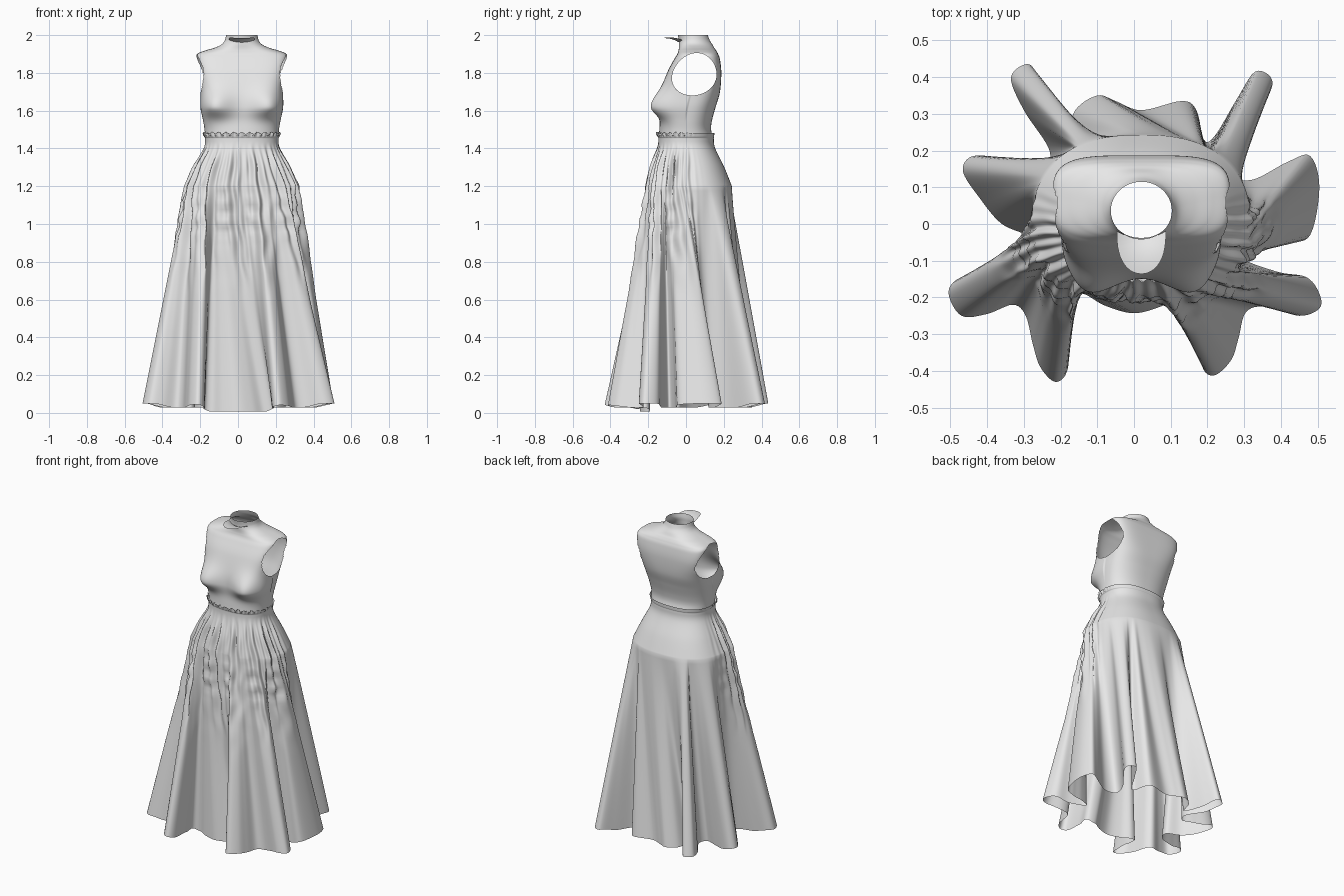
import bpy, bmesh, math

if "Cube" in bpy.data.objects:
    bpy.data.objects.remove(bpy.data.objects["Cube"])

CX = 0.02  # the upper body sits slightly off centre
grey = bpy.data.materials.new("light grey cloth")
grey.diffuse_color = (0.8, 0.8, 0.8, 1)
grey.use_nodes = True
grey.node_tree.nodes["Principled BSDF"].inputs["Base Color"].default_value = grey.diffuse_color


def spline(rows, u, closed=False):
    """Catmull-Rom value of a list of tuples at parameter u (in row units)."""
    n = len(rows)
    i = math.floor(u) if closed else min(int(u), n - 2)
    t = u - i
    pick = (lambda k: rows[k % n]) if closed else (lambda k: rows[max(0, min(n - 1, k))])
    return [0.5 * (2 * b + (c - a) * t + (2 * a - 5 * b + 4 * c - d) * t * t
                   + (3 * b - a - 3 * c + d) * t ** 3)
            for a, b, c, d in zip(pick(i - 1), pick(i), pick(i + 1), pick(i + 2))]


def oval(a, hw, yf, yb, yc, n):
    """Rounded box section with separate front and back depth."""
    c, s = math.cos(a), math.sin(a)
    k = (abs(c) ** n + abs(s) ** n) ** (-1 / n)
    return CX + hw * c * k, yc + s * k * ((yb - yc) if s > 0 else (yc - yf))


def step(a, b, v):
    t = max(0, min(1, (v - a) / (b - a)))
    return t * t * (3 - 2 * t)


def grid_mesh(name, rows, wrap=True):
    """Skin rows of points, listed bottom to top."""
    m = len(rows[0])
    faces = [(j * m + i, j * m + (i + 1) % m, (j + 1) * m + (i + 1) % m, (j + 1) * m + i)
             for j in range(len(rows) - 1) for i in range(m if wrap else m - 1)]
    me = bpy.data.meshes.new(name)
    me.from_pydata([p for r in rows for p in r], [], faces)
    me.materials.append(grey)
    me.shade_smooth()
    ob = bpy.data.objects.new(name, me)
    bpy.context.collection.objects.link(ob)
    return ob


# ---- skirt: deep folds at the hem fading into a gathered hip ----
HEM = [(.35, -.06), (.42, -.05), (.48, -.03), (.505, .10), (.48, .185), (.42, .17), (.32, .12),
       (.25, .14), (.27, .22), (.36, .34), (.375, .395), (.33, .415), (.28, .34), (.22, .24),
       (.19, .23), (.17, .31), (.13, .335), (.02, .31), (-.05, .335), (-.10, .35), (-.16, .31),
       (-.185, .23), (-.21, .26), (-.25, .37), (-.285, .435), (-.335, .40), (-.30, .31),
       (-.23, .20), (-.25, .14), (-.32, .16), (-.40, .185), (-.45, .18), (-.465, .14),
       (-.42, .07), (-.36, 0), (-.28, -.04), (-.30, -.10), (-.40, -.13), (-.48, -.15),
       (-.505, -.19), (-.47, -.25), (-.40, -.245), (-.33, -.22), (-.295, -.25), (-.275, -.33),
       (-.255, -.39), (-.215, -.43), (-.182, -.40), (-.175, -.30), (-.18, -.21), (-.14, -.19),
       (-.08, -.222), (0, -.243), (.08, -.222), (.14, -.19), (.19, -.21), (.18, -.29),
       (.187, -.39), (.22, -.412), (.265, -.37), (.285, -.31), (.305, -.24), (.36, -.225),
       (.45, -.25), (.505, -.23), (.505, -.19), (.47, -.145), (.39, -.13), (.29, -.09)]
N, SUB = len(HEM), 6

# z, half width, front, back
HIP = [(1.2, .297, -.203, .243), (1.3, .250, -.182, .203), (1.4, .201, -.152, .155),
       (1.45, .194, -.146, .147), (1.463, .199, -.150, .149), (1.482, .204, -.155, .150)]

# section angle under every hem point, increasing and evened out
_, HW, YF, YB = HIP[0]
ang = [math.atan2(y / (YB if y > 0 else -YF), (x - CX) / HW) for x, y in HEM]
ANG = sorted((a - ang[0] + .25) % math.tau - .25 + ang[0] for a in ang)
for _ in range(3):
    ANG = [(ANG[i - 1] - (math.tau if i == 0 else 0) + 2 * ANG[i]
            + ANG[(i + 1) % N] + (math.tau if i == N - 1 else 0)) / 4 for i in range(N)]
ANG.append(ANG[0] + math.tau)


def gathers(a, z):
    """Outward ripple of the cloth, strongest on the front and sides."""
    front = step(-.45, .25, -math.sin(a))
    w = front * step(.55, 1.0, z) * (1 - step(1.3, 1.44, z))
    wob = .3 * math.sin(z * 31 + 2 * math.sin(3 * a))
    fold = .008 * math.sin(37 * a + wob) + .007 * math.sin(23 * a + 1 + 2 * wob)
    band = (.007 * (.45 + .55 * math.sin(13 * a + 1)) * math.sin(math.tau * z / .1 + math.sin(9 * a))
            * step(.9, .98, z) * (1 - step(1.08, 1.25, z)))
    frill = step(1.455, 1.48, z) * front * .004 * math.sin(44 * a + math.sin(7 * a))
    return w * fold + front * band + frill


levels = [("low", 1 - k / 48) for k in range(48)]
levels += [("high", k / 8) for k in range(8 * (len(HIP) - 1) + 1)]
skirt = []
for kind, v in levels:
    ring = []
    z, hw, yf, yb = spline(HIP, v if kind == "high" else 0)
    for i in range(N * SUB):
        u = i / SUB
        j = int(u)
        a = ANG[j] + (ANG[j + 1] - ANG[j]) * (u - j)
        x, y = oval(a, hw, yf, yb, 0, 2.4)
        zz = z
        if kind == "low":              # hip down to the hem
            hx, hy = spline(HEM, u, True)
            r = math.hypot(hx, hy)
            dip = .02 * (1 - step(.15, .2, abs(hx))) * step(.1, .18, -hy) * (1 - step(.25, .3, -hy))
            hz = .028 + .022 * step(.4, .52, r) - dip
            s = v ** (1.3 - .33 * step(.25, .42, r))   # valleys open lower than ridges
            x, y, zz = x + (hx - x) * s, y + (hy - y) * s, z + (hz - z) * v
        g = gathers(a, zz)
        x, y = x + g * math.cos(a), y + g * math.sin(a)
        if zz > 1.47:                  # wavy frill edge
            zz += .005 * math.sin(31 * a) * step(-.45, .25, -math.sin(a))
        ring.append((x, y, zz))
    skirt.append(ring)
grid_mesh("skirt", skirt)

# ---- bodice: lofted torso; z, half width, front, back, widest y, squareness ----
TORSO = [(1.45, .193, -.145, .146, 0, 2.4), (1.5, .197, -.141, .133, 0, 2.4),
         (1.55, .204, -.138, .138, 0, 2.5), (1.62, .213, -.140, .157, .01, 2.7),
         (1.70, .217, -.132, .180, .03, 3.2), (1.8, .231, -.100, .187, .06, 4.2),
         (1.87, .240, -.064, .180, .07, 4.2), (1.90, .236, -.046, .170, .07, 3.6),
         (1.918, .195, -.040, .160, .065, 2.9), (1.932, .147, -.038, .150, .055, 2.5),
         (1.95, .108, -.038, .140, .045, 2.2), (1.972, .090, -.038, .126, .04, 2),
         (2.0, .083, -.042, .115, .036, 2)]
torso = []
for k in range(10 * (len(TORSO) - 1) + 1):
    z, *sec = spline(TORSO, k / 10)
    ring = []
    for i in range(200):
        a = math.tau * i / 200
        x, y = oval(a, *sec)
        if math.sin(a) < 0:            # bust
            high = .055 if z < 1.62 else .085
            push = out = 0
            for side in (-1, 1):
                d = ((x - CX - side * .132) / .083) ** 2 + ((z - 1.62) / high) ** 2
                push += .06 * math.exp(-d) * step(0, .5, -math.sin(a))
                out += side * .016 * math.exp(-d)
            x, y = x + out, y - push
        ring.append((x, y, z))
    torso.append(ring)
bodice = grid_mesh("bodice", torso)

# armholes: remove the faces inside an egg shape and fit the edge to it
AZ, RZ = 1.793, .112


def egg(z):
    """Centre and half width of the egg, narrower and further back at the top."""
    w = (z - AZ) / RZ
    return .045 + .012 * w, .117 * (1 - .1 * w)


def reach(p):
    c, r = egg(p.z)
    return math.hypot((p.y - c) / r, (p.z - AZ) / RZ)


bm = bmesh.new()
bm.from_mesh(bodice.data)
hole = [f for f in bm.faces if abs(f.calc_center_median().x - CX) > .1
        and reach(f.calc_center_median()) < 1]
bmesh.ops.delete(bm, geom=hole, context='FACES')
for v in bm.verts:
    if v.is_boundary and 1.6 < v.co.z < 1.95:
        r, (c, half) = reach(v.co), egg(v.co.z)
        across = (v.co.y - c) / half / r
        v.co.z = AZ + (v.co.z - AZ) / r
        c, half = egg(v.co.z)
        v.co.y = c + half * across
bm.to_mesh(bodice.data)
bm.free()

# ---- collar tongue: rounded flap folded forward from the neck edge ----
flap = []
for j in range(13):
    t = math.sin(j / 12 * math.pi / 2)
    w = .066 * math.sqrt(max(0, 1 - t ** 2.6)) + .001
    flap.append([(CX + w * s, -.039 + .02 * s * s * (1 - t) - .097 * t,
                  1.984 + .012 * s * s * (1 - t) - .022 * (1 - t) ** 3)
                 for s in [q / 8 - 1 for q in range(17)]])
grid_mesh("collar_tongue", flap[::-1], wrap=False)
